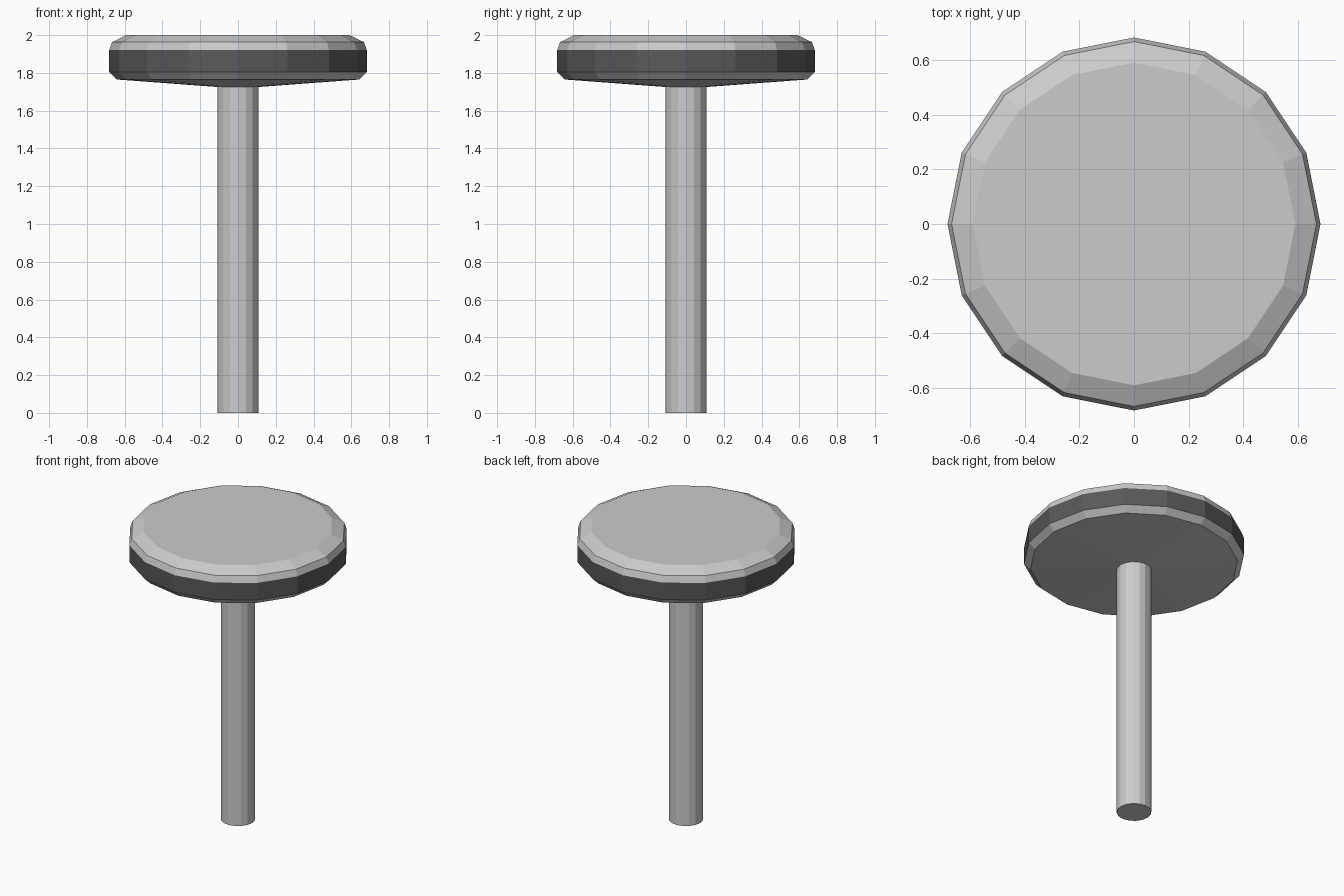
import bpy, bmesh, math

if "Cube" in bpy.data.objects:
    bpy.data.objects.remove(bpy.data.objects["Cube"])

SIDES = 16


def lathe(name, profile, dark_between=None):
    """Revolve a (radius, z) profile around z, capping both ends."""
    bm = bmesh.new()
    rings = []
    for r, z in profile:
        rings.append([bm.verts.new((r * math.cos(2 * math.pi * i / SIDES),
                                    r * math.sin(2 * math.pi * i / SIDES), z))
                      for i in range(SIDES)])
    for k, (a, b) in enumerate(zip(rings, rings[1:])):
        for i in range(SIDES):
            j = (i + 1) % SIDES
            face = bm.faces.new((a[i], a[j], b[j], b[i]))
            face.material_index = 1 if k == dark_between else 0
    bm.faces.new(rings[0][::-1])
    bm.faces.new(rings[-1])
    mesh = bpy.data.meshes.new(name)
    bm.to_mesh(mesh)
    bm.free()
    obj = bpy.data.objects.new(name, mesh)
    bpy.context.collection.objects.link(obj)
    return obj


def material(name, value):
    mat = bpy.data.materials.new(name)
    mat.diffuse_color = (value, value, value, 1)
    mat.use_nodes = True
    mat.node_tree.nodes["Principled BSDF"].inputs["Base Color"].default_value = mat.diffuse_color
    return mat


# Round seat: shallow cone underneath, dark rim band, bevelled top
seat = lathe("seat", [(0.105, 1.725), (0.642, 1.765), (0.682, 1.804),
                      (0.682, 1.92), (0.667, 1.963), (0.59, 2.0)],
             dark_between=2)
seat.data.materials.append(material("seat_grey", 0.8))
seat.data.materials.append(material("rim_dark", 0.1))

# Central post
lathe("post", [(0.108, 0.0), (0.108, 1.73)])
